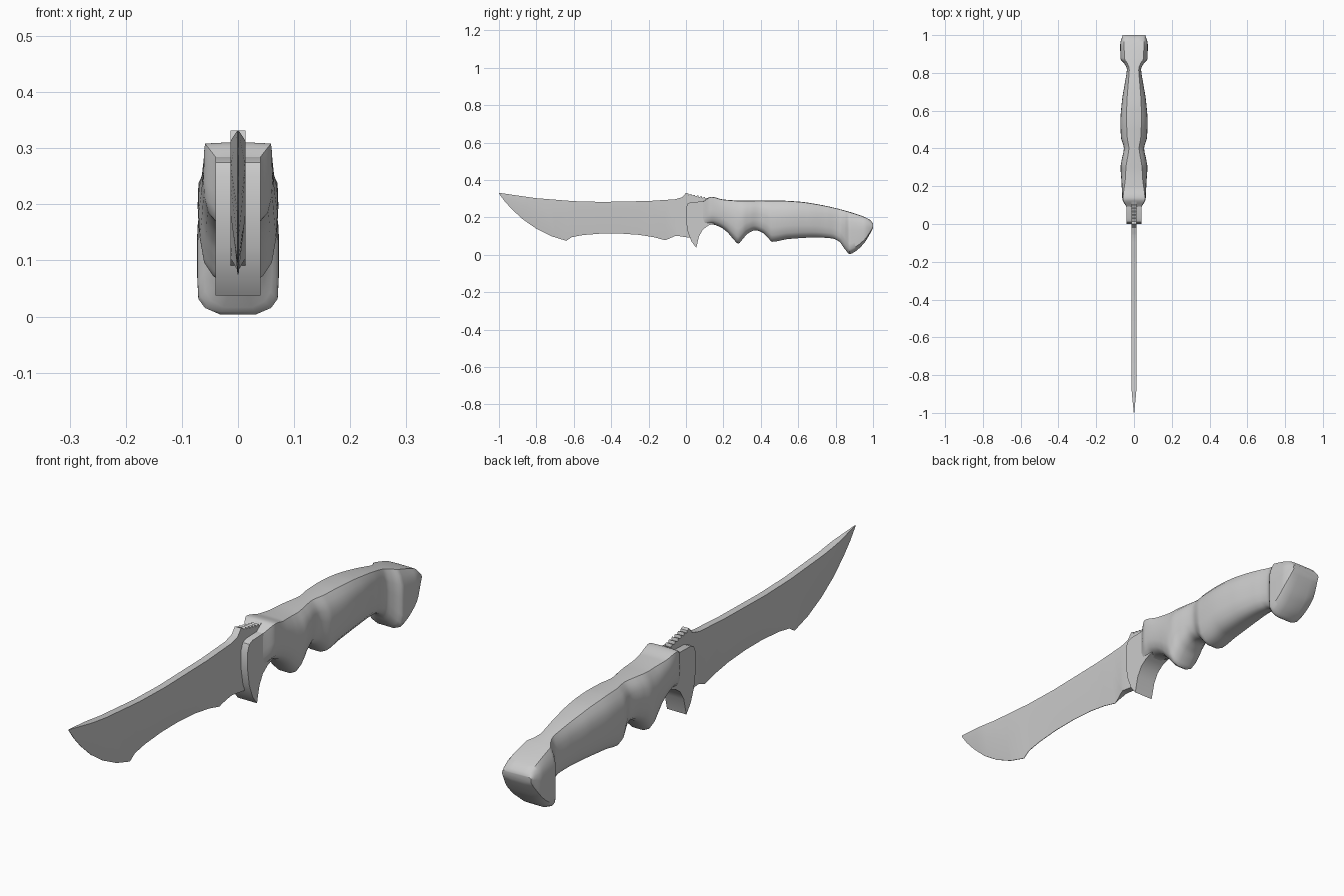
import bpy
import bmesh
import math

default_cube = bpy.data.objects.get("Cube")
if default_cube:
    bpy.data.objects.remove(default_cube, do_unlink=True)


def loft(name, rings, smooth_angle):
    """Skin closed rings of points, cap both ends and shade by angle."""
    mesh = bpy.data.meshes.new(name)
    bm = bmesh.new()
    loops = [[bm.verts.new(point) for point in ring] for ring in rings]
    for first, second in zip(loops, loops[1:]):
        for i in range(len(first)):
            j = (i + 1) % len(first)
            bm.faces.new((first[i], first[j], second[j], second[i]))
    bm.faces.new(loops[0])
    bm.faces.new(loops[-1])
    bmesh.ops.recalc_face_normals(bm, faces=bm.faces)
    bm.to_mesh(mesh)
    bm.free()
    obj = bpy.data.objects.new(name, mesh)
    bpy.context.collection.objects.link(obj)
    bpy.ops.object.select_all(action='DESELECT')
    bpy.context.view_layer.objects.active = obj
    obj.select_set(True)
    bpy.ops.object.shade_smooth_by_angle(angle=math.radians(smooth_angle))
    return obj


def linear(keys, y):
    """Straight interpolation through (y, value) keys."""
    if y <= keys[0][0]:
        return keys[0][1]
    for (y0, v0), (y1, v1) in zip(keys, keys[1:]):
        if y <= y1:
            return v0 + (v1 - v0) * (y - y0) / (y1 - y0)
    return keys[-1][1]


def smooth(keys, y):
    """Monotone cubic interpolation, so that it never overshoots a key."""
    slopes = [(b[1] - a[1]) / (b[0] - a[0]) for a, b in zip(keys, keys[1:])]
    tangents = [slopes[0]]
    for a, b in zip(slopes, slopes[1:]):
        tangents.append(2 * a * b / (a + b) if a * b > 0 else 0)
    tangents.append(slopes[-1])
    for i, (a, b) in enumerate(zip(keys, keys[1:])):
        if y <= b[0] or i == len(slopes) - 1:
            span = b[0] - a[0]
            t = min(max((y - a[0]) / span, 0), 1)
            blend = t * t * (3 - 2 * t)
            rise = t * (1 - t) ** 2 * tangents[i]
            fall = t * t * (t - 1) * tangents[i + 1]
            return a[1] + (b[1] - a[1]) * blend + span * (rise + fall)


def mirrored_ring(y, half):
    """Complete one side of a section with its reflection."""
    right = [(x, y, z) for x, z in half]
    return right + [(-x, y, z) for x, z in reversed(half)]


# Blade: spine with a thumb ramp of small teeth, hollow bevel, cutting edge
spine = [(-1, .332), (-.9, .317), (-.8, .303), (-.6, .287), (-.45, .283),
         (-.2, .288), (-.06, .297), (-.02, .308), (0, .332)]
for tooth in range(6):
    y, z = .012 + tooth * .018, .328 - tooth * .004
    spine += [(y, z), (y + .002, z - .008), (y + .016, z - .002)]
edge = [(-1, .328), (-.97, .287), (-.93, .243), (-.87, .188), (-.8, .14),
        (-.72, .1), (-.64, .075), (-.61, .095), (-.55, .106), (-.45, .114),
        (-.35, .114), (-.25, .107), (-.17, .094), (-.11, .078),
        (-.06, .1), (-.05, .102), (.03, .09), (.06, .18), (.12, .2)]
bevel = [(-1, .33), (-.85, .255), (-.7, .18), (-.64, .225), (-.55, .25),
         (-.2, .25), (-.1, .2), (-.06, .125), (-.05, .12), (.03, .12),
         (.06, .22), (.12, .24)]
thickness = [(-1, .001), (-.88, .013), (.12, .013)]
edge_width = [(-.08, .001), (-.055, .013)]

blade_rings = []
for y in sorted({key[0] for key in spine + edge + bevel}):
    width = linear(thickness, y)
    blade_rings.append(mirrored_ring(y, [
        (width, linear(spine, y)),
        (width, linear(bevel, y)),
        (min(width, linear(edge_width, y)), linear(edge, y))]))
loft("blade", blade_rings, 20)

# Guard: flat plate with a hooked lower prong
guard_profile = [(0, .25), (.01, .275), (.03, .283), (.1, .285), (.16, .29),
                 (.16, .17), (.12, .157), (.09, .135), (.07, .1),
                 (.055, .038), (.03, .07), (.01, .12), (0, .18)]
loft("guard", [[(side * .04, y, z) for y, z in guard_profile]
               for side in (-1, 1)], 30)

# Handle: finger grooves underneath, narrow neck and hooked pommel
top = [(.09, .284), (.135, .31), (.2, .296), (.3, .29), (.5, .29),
       (.6, .285), (.7, .271), (.8, .25), (.9, .222), (.96, .2),
       (.985, .186), (1, .168)]
bottom = [(.09, .137), (.11, .153), (.14, .162), (.18, .15), (.22, .122),
          (.25, .088), (.28, .06), (.3, .08), (.33, .113), (.37, .131),
          (.41, .118), (.44, .09), (.46, .07), (.55, .085), (.7, .093),
          (.78, .088), (.82, .07), (.85, .03), (.875, .004), (.9, .015),
          (.95, .06), (.985, .115), (1, .145)]
girth = [(.09, .04), (.135, .062), (.22, .066), (.3, .071), (.34, .065),
         (.4, .054), (.46, .069), (.54, .072), (.65, .064), (.75, .048),
         (.82, .038), (.85, .052), (.875, .072), (.95, .073), (1, .06)]
crown = [(.13, .96), (.25, .65), (.4, .5), (.7, .6), (1, .75)]
belly = [(.82, 0), (.87, 1)]

handle_rings = []
steps = 130
for i in range(steps + 1):
    y = .09 + .91 * i / steps
    high, low, width = (smooth(keys, y) for keys in (top, bottom, girth))
    flat, full = linear(crown, y), linear(belly, y)
    section = [(flat * .5, 1), (flat, .99), ((1 + flat) / 2, .9),
               (.98, .75), (1, .55), (.97 + .03 * full, .35 - .1 * full),
               (.86 + .12 * full, .16 - .04 * full),
               (.62 + .2 * full, .05), (.3 + .15 * full, 0)]
    handle_rings.append(mirrored_ring(
        y, [(width * u, low + (high - low) * v) for u, v in section]))
loft("handle", handle_rings, 40)
